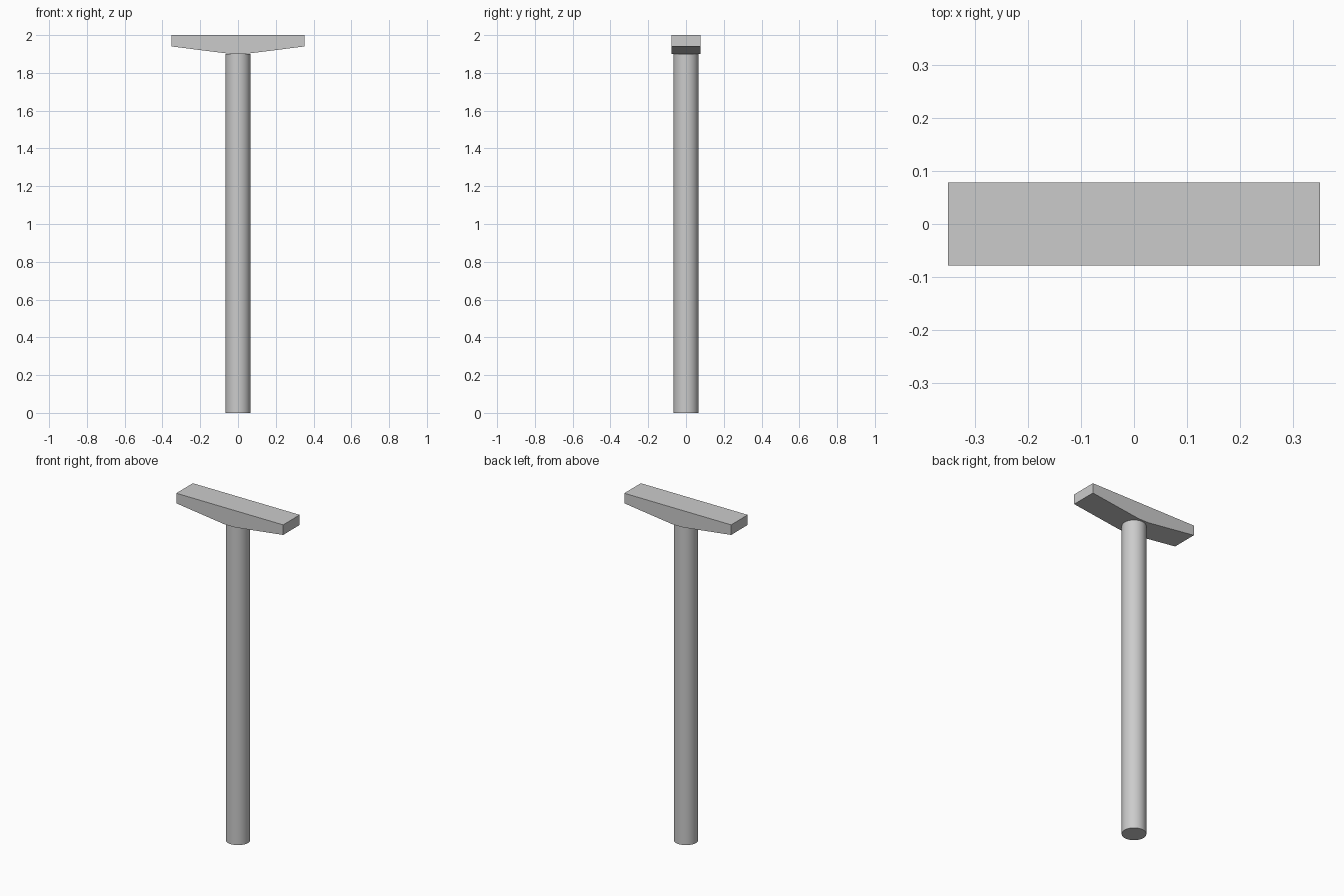
import bpy
import bmesh

if "Cube" in bpy.data.objects:
    bpy.data.objects.remove(bpy.data.objects["Cube"], do_unlink=True)

# Single concrete grey
GREY = (0.6, 0.6, 0.6, 1.0)
concrete = bpy.data.materials.new("concrete_grey")
concrete.use_nodes = True
concrete.diffuse_color = GREY
concrete.node_tree.nodes["Principled BSDF"].inputs["Base Color"].default_value = GREY

HEIGHT = 2.0
CAP_BOTTOM = 1.9
RADIUS = 0.066

# Round column
bpy.ops.mesh.primitive_cylinder_add(vertices=48, radius=RADIUS, depth=CAP_BOTTOM,
                                    location=(0, 0, CAP_BOTTOM / 2))
column = bpy.context.object
column.name = "column"
column.data.materials.append(concrete)
bpy.ops.object.shade_smooth_by_angle()

# Tapered crosshead: half profile mirrored, then extruded along y
half_depth = 0.078
half = [(0.035, CAP_BOTTOM), (0.352, 1.94), (0.352, HEIGHT)]
profile = half + [(-x, z) for x, z in reversed(half)]
bm = bmesh.new()
face = bm.faces.new([bm.verts.new((x, -half_depth, z)) for x, z in profile])
extruded = bmesh.ops.extrude_face_region(bm, geom=[face])["geom"]
moved = [v for v in extruded if isinstance(v, bmesh.types.BMVert)]
bmesh.ops.translate(bm, verts=moved, vec=(0, 2 * half_depth, 0))
bmesh.ops.recalc_face_normals(bm, faces=bm.faces)
mesh = bpy.data.meshes.new("crosshead")
bm.to_mesh(mesh)
bm.free()
mesh.materials.append(concrete)
crosshead = bpy.data.objects.new("crosshead", mesh)
bpy.context.collection.objects.link(crosshead)
